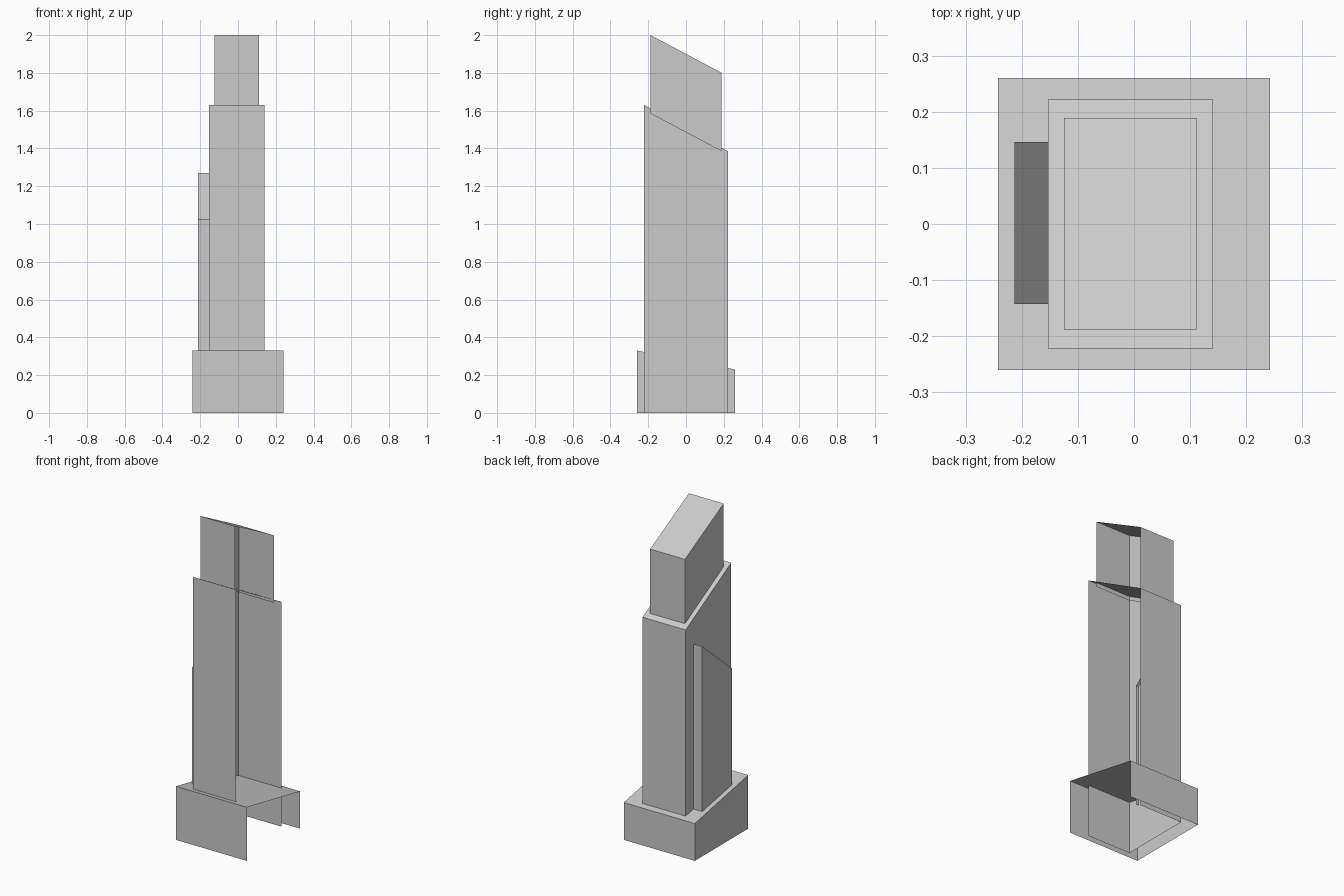
import bpy
import bmesh

if "Cube" in bpy.data.objects:
    bpy.data.objects.remove(bpy.data.objects["Cube"])


def sloped_shell(name, x, y, bottom, top):
    """Box shell with sloped ends, open below and on the +x side.
    bottom and top are (front z, back z) pairs."""
    bm = bmesh.new()
    bmesh.ops.create_cube(bm, size=2)
    bm.normal_update()
    open_sides = [f for f in bm.faces if f.normal.x > 0.5 or f.normal.z < -0.5]
    bmesh.ops.delete(bm, geom=open_sides, context='FACES')
    for v in bm.verts:
        back = int(v.co.y > 0)
        z = (top if v.co.z > 0 else bottom)[back]
        v.co = (x[int(v.co.x > 0)], y[back], z)
    mesh = bpy.data.meshes.new(name)
    bm.to_mesh(mesh)
    bm.free()
    obj = bpy.data.objects.new(name, mesh)
    bpy.context.collection.objects.link(obj)
    return obj


# Wide podium at ground level
sloped_shell("podium", (-0.242, 0.242), (-0.26, 0.26), (0, 0), (0.33, 0.23))

# Main shaft, running down to the ground inside the podium
sloped_shell("main_shaft", (-0.153, 0.141), (-0.222, 0.222), (0, 0), (1.63, 1.385))

# Upper block, sunk slightly into the shaft roof
sloped_shell("upper_block", (-0.125, 0.112), (-0.188, 0.189), (1.585, 1.385), (2.0, 1.80))

# Side fin on the left, sloping the other way
sloped_shell("side_fin", (-0.213, -0.136), (-0.143, 0.146), (0.27, 0.22), (1.025, 1.27))
